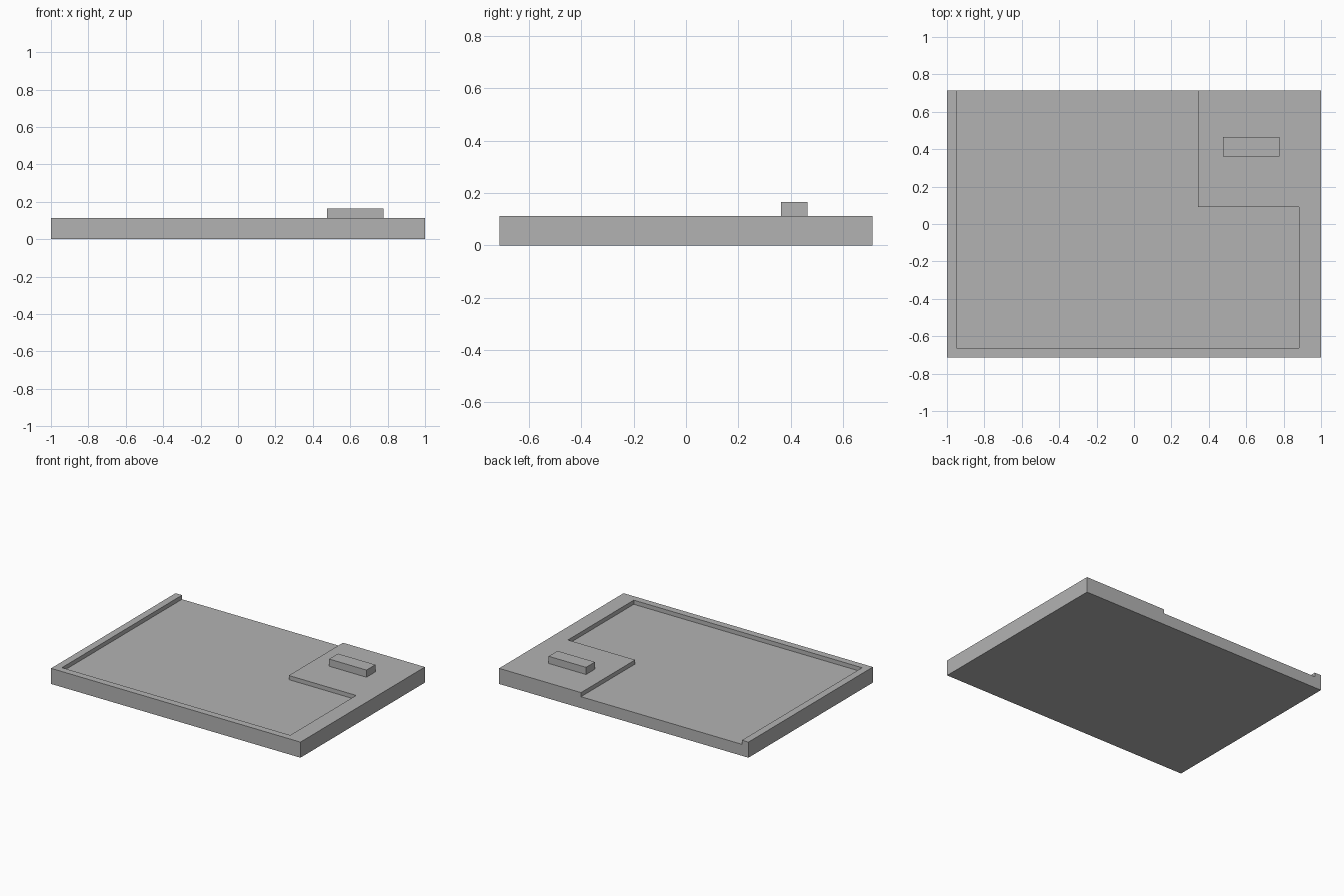
import bpy
import bmesh

if "Cube" in bpy.data.objects:
    bpy.data.objects.remove(bpy.data.objects["Cube"], do_unlink=True)

grey = bpy.data.materials.new("plain grey")
grey.use_nodes = True
colour = (0.45, 0.45, 0.45, 1)
grey.diffuse_color = colour
grey.node_tree.nodes["Principled BSDF"].inputs["Base Color"].default_value = colour


def prism(name, outline, bottom, top):
    """Extrude a flat outline from one height to another."""
    bm = bmesh.new()
    face = bm.faces.new([bm.verts.new((x, y, bottom)) for x, y in outline])
    grown = bmesh.ops.extrude_face_region(bm, geom=[face])["geom"]
    for v in grown:
        if isinstance(v, bmesh.types.BMVert):
            v.co.z = top
    bmesh.ops.recalc_face_normals(bm, faces=bm.faces)
    mesh = bpy.data.meshes.new(name)
    bm.to_mesh(mesh)
    bm.free()
    mesh.materials.append(grey)
    obj = bpy.data.objects.new(name, mesh)
    bpy.context.collection.objects.link(obj)
    return obj


def rectangle(x0, x1, y0, y1):
    return [(x0, y0), (x1, y0), (x1, y1), (x0, y1)]


RIM, FLOOR, BACK = 0.113, 0.083, 0.713

# Slab with a raised rim on the left, front and right
base = prism("base_slab", rectangle(-1, 1, -BACK, BACK), 0, RIM)

# L-shaped recess, open at the back, leaving a raised corner platform
recess = prism("recess_cutter", [
    (-0.948, -0.663), (0.883, -0.663), (0.883, 0.092),
    (0.343, 0.092), (0.343, BACK + 0.1), (-0.948, BACK + 0.1),
], FLOOR, RIM + 0.1)
recess.hide_render = True

cut = base.modifiers.new("recess", 'BOOLEAN')
cut.operation = 'DIFFERENCE'
cut.solver = 'EXACT'
cut.object = recess
bpy.context.view_layer.objects.active = base
bpy.ops.object.modifier_apply(modifier=cut.name)
bpy.data.objects.remove(recess, do_unlink=True)

# Small block on the corner platform
prism("platform_block", rectangle(0.477, 0.777, 0.362, 0.464), RIM, 0.165)
